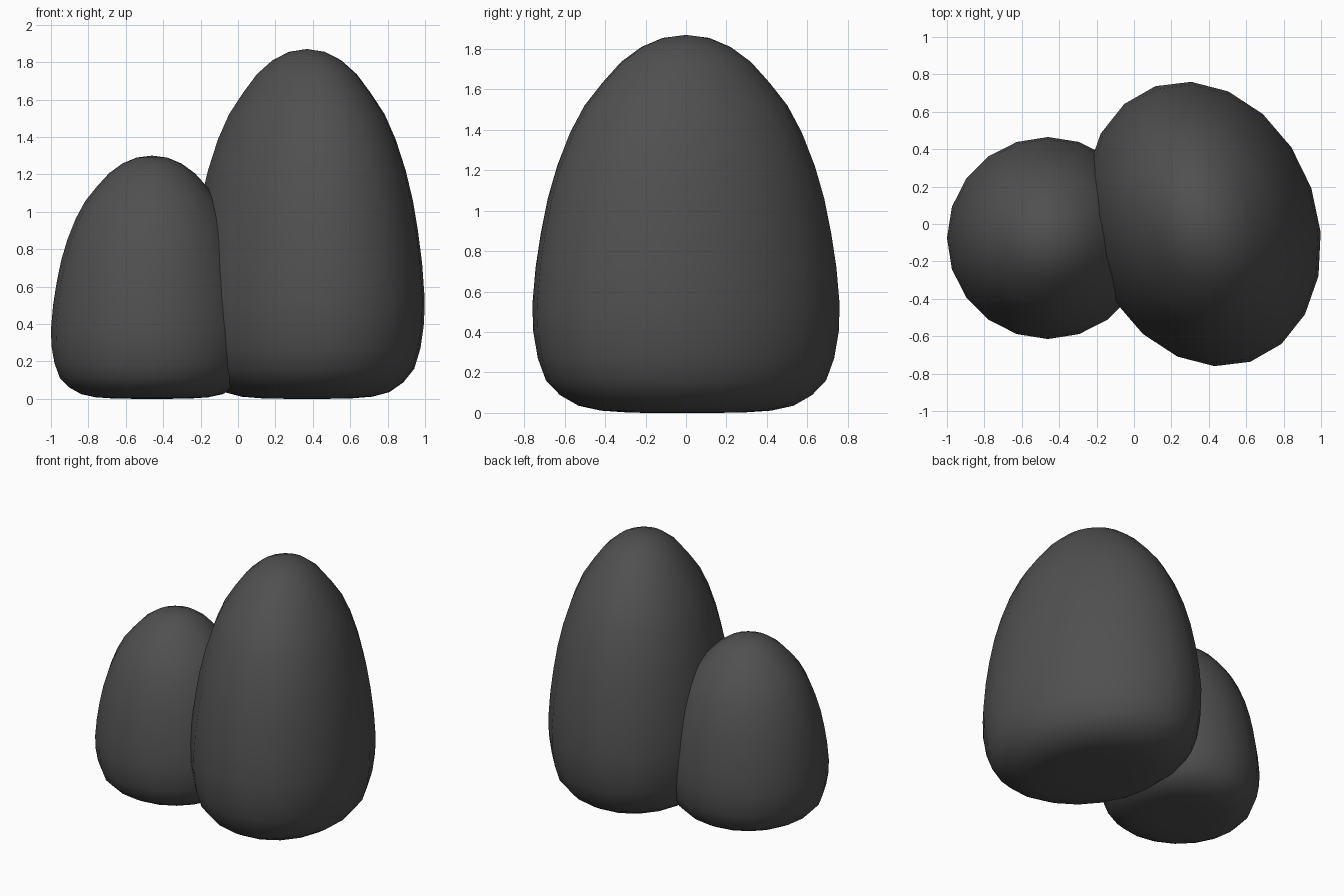
import bpy, bmesh, math

if "Cube" in bpy.data.objects:
    bpy.data.objects.remove(bpy.data.objects["Cube"])

# Shared egg-shaped outline: (radius, height), both 0..1, from base to tip
PROFILE = [(0.18, 0.0), (0.37, 0.001), (0.555, 0.006), (0.70, 0.019), (0.82, 0.047),
           (0.912, 0.086), (0.965, 0.145), (0.995, 0.217), (1.0, 0.287), (0.979, 0.385),
           (0.945, 0.476), (0.90, 0.567), (0.839, 0.653), (0.755, 0.741), (0.661, 0.813),
           (0.545, 0.873), (0.424, 0.928), (0.291, 0.968), (0.152, 0.992)]
SEGMENTS = 20

stone = bpy.data.materials.new("dark_grey")
stone.diffuse_color = (0.08, 0.08, 0.08, 1)
stone.use_nodes = True
stone.node_tree.nodes["Principled BSDF"].inputs["Base Color"].default_value = stone.diffuse_color


def make_boulder(name, centre, u, v, height):
    """Rounded boulder; u and v are the conjugate radii of its oval plan."""
    bm = bmesh.new()
    rings = []
    for r, z in PROFILE:
        ring = []
        for i in range(SEGMENTS):
            t = 2 * math.pi * i / SEGMENTS
            c, s = r * math.cos(t), r * math.sin(t)
            ring.append(bm.verts.new((u[0] * c + v[0] * s, u[1] * c + v[1] * s, z * height)))
        rings.append(ring)
    base = bm.verts.new((0, 0, 0))
    tip = bm.verts.new((0, 0, height))
    for i in range(SEGMENTS):
        j = (i + 1) % SEGMENTS
        for a, b in zip(rings, rings[1:]):
            bm.faces.new((a[i], a[j], b[j], b[i]))
        bm.faces.new((base, rings[0][j], rings[0][i]))
        bm.faces.new((tip, rings[-1][i], rings[-1][j]))
    for f in bm.faces:
        f.smooth = True
    mesh = bpy.data.meshes.new(name)
    bm.to_mesh(mesh)
    bm.free()
    mesh.materials.append(stone)
    obj = bpy.data.objects.new(name, mesh)
    obj.location = (centre[0], centre[1], 0)
    bpy.context.collection.objects.link(obj)
    return obj


# Tall boulder with a slightly turned oval plan
make_boulder("tall_boulder", (0.368, 0), (0.63, -0.045), (-0.062, 0.76), 1.87)
# Short round boulder leaning into it
make_boulder("short_boulder", (-0.46, -0.075), (0.54, 0), (0, 0.54), 1.30)
